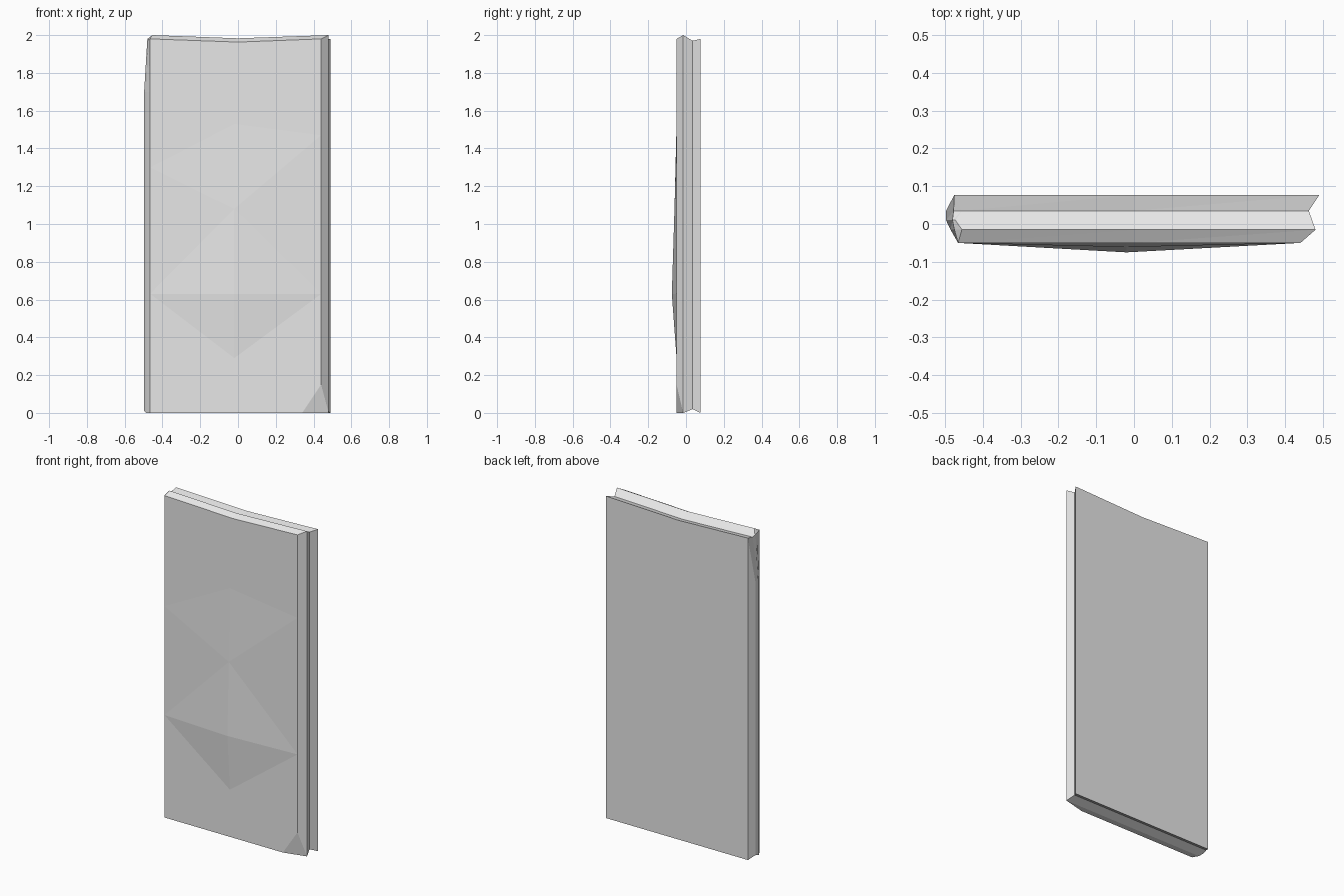
import bpy
import bmesh

cube = bpy.data.objects.get("Cube")
if cube:
    bpy.data.objects.remove(cube, do_unlink=True)

# Single stone grey
grey = bpy.data.materials.new("stone grey")
grey.use_nodes = True
colour = (0.8, 0.8, 0.8, 1)
grey.diffuse_color = colour
grey.node_tree.nodes["Principled BSDF"].inputs["Base Color"].default_value = colour

bm = bmesh.new()


def outline(y, low, right, high, left, corner, shoulder):
    """Slab outline at one depth, with a sagging top and a worn top corner."""
    points = [(left, low), (0.34, low), (right, low),
              (right, 0.15), (right, 0.63), (right, 1.47), (right, high),
              (0, high - 0.017), (shoulder, high), (corner, min(high, 1.98)),
              (left, 1.7), (left, 1.3), (left, 0.63)]
    return [bm.verts.new((x, y, z)) for x, z in points]


# Outlines from front to back: bevel, ridge, groove and back lip
rings = [
    outline(-0.05, 0, 0.44, 1.98, -0.465, -0.465, -0.465),
    outline(-0.015, 0, 0.48, 2.0, -0.485, -0.475, -0.455),
    outline(0.01, 0.01, 0.471, 1.985, -0.497, -0.48, -0.472),
    outline(0.035, 0.02, 0.462, 1.97, -0.497, -0.477, -0.455),
    outline(0.077, 0, 0.49, 1.98, -0.475, -0.475, -0.475),
]
front = rings[0]
front[2].co.x = front[1].co.x  # chipped lower corner

# Rim around the slab
for near, far in zip(rings, rings[1:]):
    for i in range(len(near)):
        j = (i + 1) % len(near)
        bm.faces.new((near[i], near[j], far[i]))
        bm.faces.new((near[j], far[j], far[i]))

# Flat back
bm.faces.new(rings[-1])

# Front with a shallow faceted bulge
foot, peak, slope, crown = [bm.verts.new((-0.02, y, z)) for y, z in
                            ((-0.05, 0.29), (-0.075, 0.63), (-0.061, 1.08), (-0.05, 1.53))]
low_right, high_right, high_left, low_left = (front[i] for i in (4, 5, 11, 12))
bm.faces.new([low_left, front[0], front[1], front[3], low_right, foot])
bm.faces.new([high_right, front[6], front[7], front[8], front[10], high_left, crown])
for face in ((low_left, foot, peak), (foot, low_right, peak),
             (low_right, slope, peak), (low_right, high_right, slope),
             (high_right, crown, slope), (high_left, slope, crown),
             (high_left, low_left, slope), (low_left, peak, slope)):
    bm.faces.new(face)

bmesh.ops.remove_doubles(bm, verts=bm.verts[:], dist=0.0005)
bmesh.ops.recalc_face_normals(bm, faces=bm.faces[:])

mesh = bpy.data.meshes.new("stone_slab")
bm.to_mesh(mesh)
bm.free()
mesh.materials.append(grey)
slab = bpy.data.objects.new("stone_slab", mesh)
bpy.context.collection.objects.link(slab)
